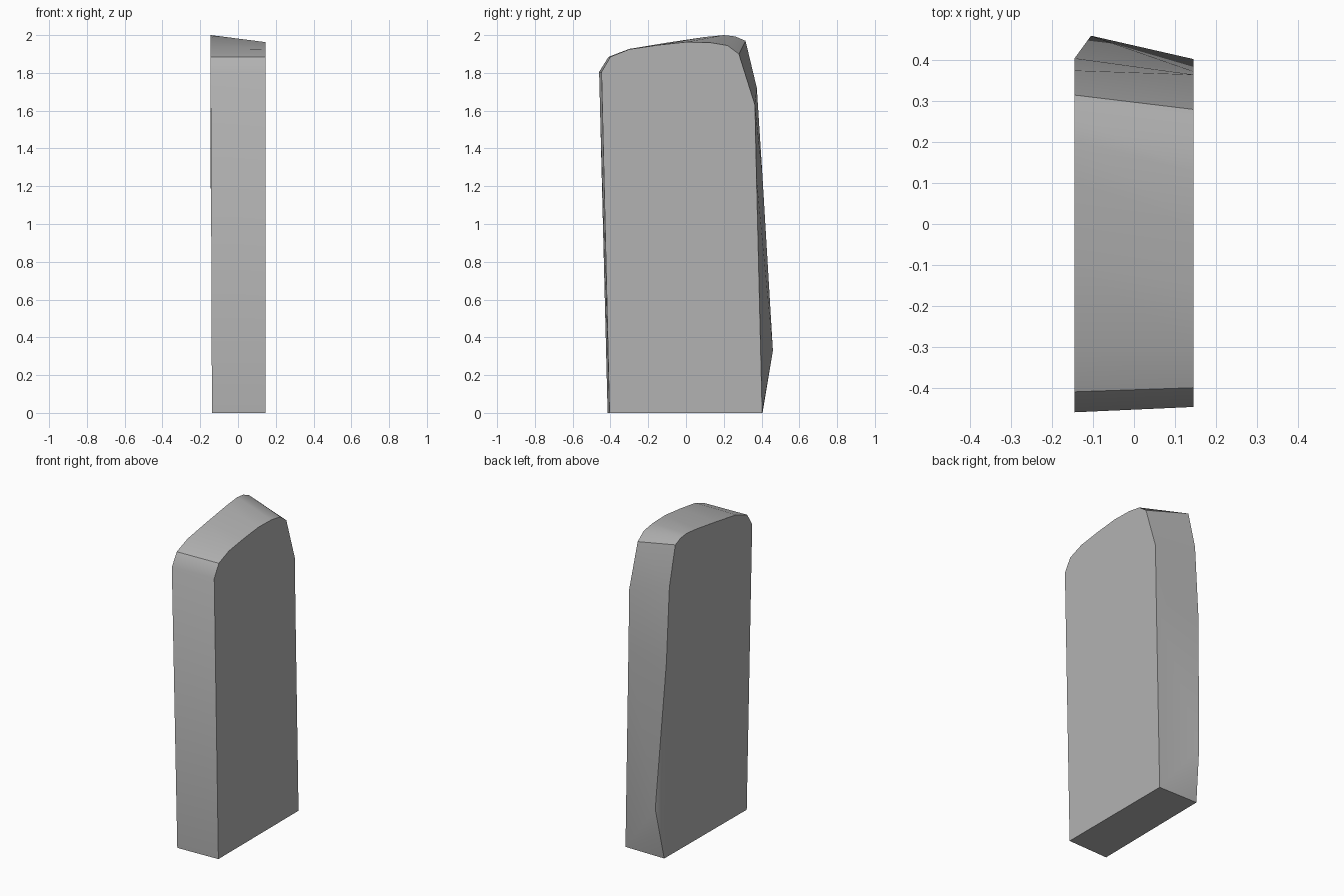
import bpy
import bmesh
import math

cube = bpy.data.objects.get("Cube")
if cube:
    bpy.data.objects.remove(cube, do_unlink=True)

# Plain grey stone
stone = bpy.data.materials.new("grey stone")
stone.use_nodes = True
grey = (0.45, 0.45, 0.45, 1)
stone.diffuse_color = grey
stone.node_tree.nodes["Principled BSDF"].inputs["Base Color"].default_value = grey

# Side outlines (y, z), from the front foot over the top to the back foot
left_outline = [(-.405, 0), (-.447, 1.805), (-.4, 1.885), (-.3, 1.925), (-.15, 1.947), (0, 1.963),
                (.13, 1.96), (.22, 1.945), (.28, 1.9), (.365, 1.63), (.373, 1.25), (.403, 0)]
right_outline = [(-.415, 0), (-.46, 1.805), (-.41, 1.885), (-.3, 1.927), (-.1, 1.96), (.1, 1.99),
                 (.2, 2), (.26, 1.993), (.315, 1.97), (.375, 1.72), (.405, 1.25), (.405, 0)]

bm = bmesh.new()
left = [bm.verts.new((.145, y, z)) for y, z in left_outline]
right = [bm.verts.new((-.145, y, z)) for y, z in right_outline]
right[0].co.x = -.138
right[-1].co.x = -.13
bulge = bm.verts.new((-.105, .46, .33))

# Front, top and upper back, bridged between the outlines
for i in range(len(left) - 2):
    bm.faces.new((left[i], right[i], right[i + 1], left[i + 1]))

# Bulging lower back, closed as a fan, and the foot
rim = [left[-2], left[-1], right[-1], right[-2]]
for a, b in zip(rim, rim[1:] + rim[:1]):
    bm.faces.new((a, b, bulge))
bm.faces.new((left[0], left[-1], right[-1], right[0]))

# Flat left side, and right side folded along one diagonal
bm.faces.new(left)
bm.faces.new(right[1:])
bm.faces.new((right[0], right[1], right[-1]))
bmesh.ops.recalc_face_normals(bm, faces=bm.faces)

mesh = bpy.data.meshes.new("stone_slab")
bm.to_mesh(mesh)
bm.free()
mesh.materials.append(stone)
slab = bpy.data.objects.new("stone_slab", mesh)
bpy.context.collection.objects.link(slab)
bpy.context.view_layer.objects.active = slab
slab.select_set(True)
bpy.ops.object.shade_smooth_by_angle(angle=math.radians(33))
